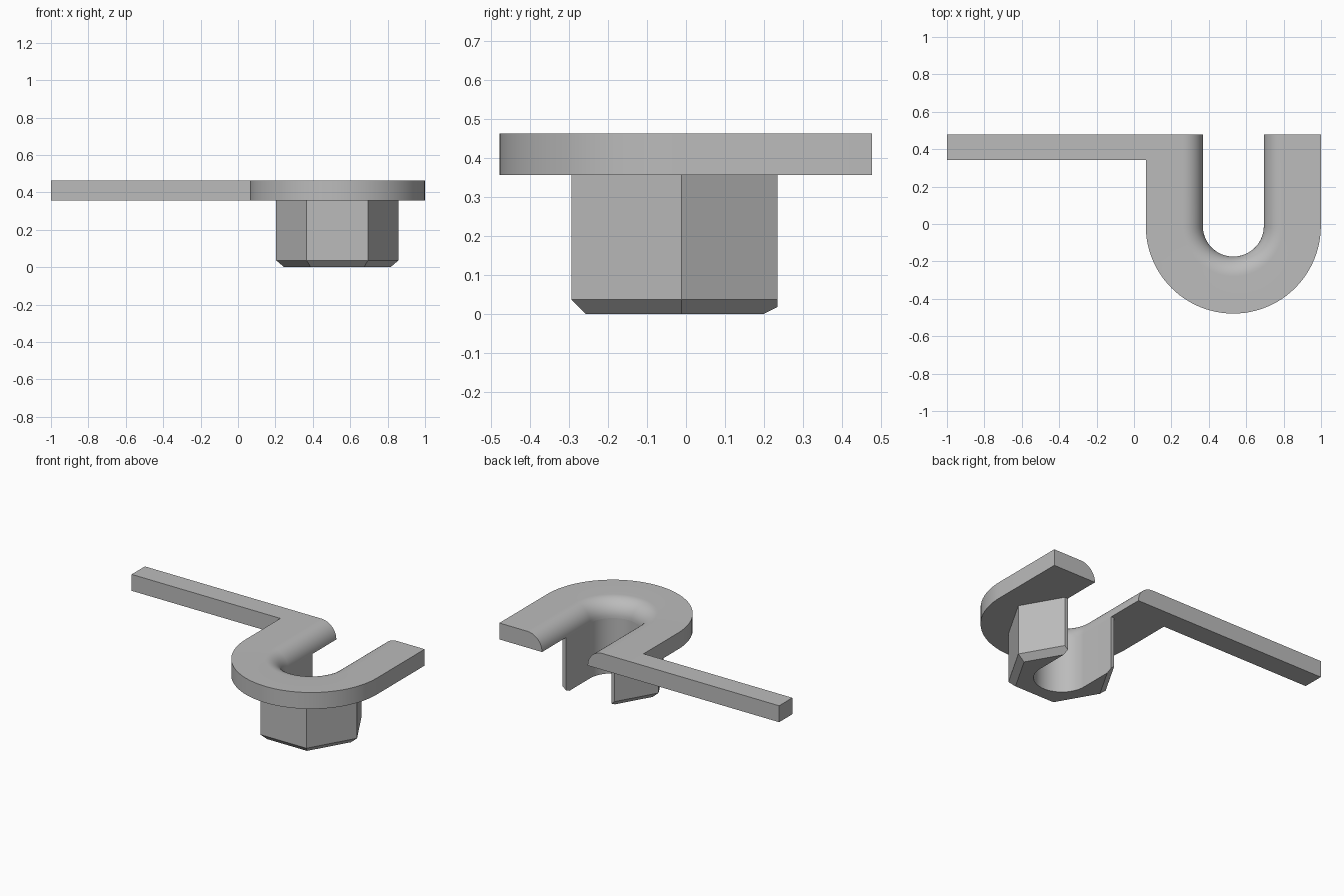
import bpy, bmesh
from math import pi, cos, sin
from mathutils import Vector

if "Cube" in bpy.data.objects:
    bpy.data.objects.remove(bpy.data.objects["Cube"])

CX, CY = 0.531, -0.011            # centre of the bend
SLOT_R, OUTER_R = 0.163, 0.468
PLATE_Z, TOP_Z, BACK_Y = 0.357, 0.463, 0.478
BAR_Y, HEX_R = 0.343, 0.3275
STEPS = 48

grey = bpy.data.materials.new("plain_grey")
grey.use_nodes = True
grey.diffuse_color = (0.5, 0.5, 0.5, 1)
grey.node_tree.nodes["Principled BSDF"].inputs["Base Color"].default_value = (0.5, 0.5, 0.5, 1)


def make_object(name, bm):
    bmesh.ops.recalc_face_normals(bm, faces=bm.faces)
    mesh = bpy.data.meshes.new(name)
    bm.to_mesh(mesh)
    bm.free()
    mesh.materials.append(grey)
    obj = bpy.data.objects.new(name, mesh)
    bpy.context.collection.objects.link(obj)
    return obj


def select_only(obj):
    bpy.ops.object.select_all(action='DESELECT')
    obj.select_set(True)
    bpy.context.view_layer.objects.active = obj


def bridge(bm, a, b):
    """Quads between two closed rings."""
    n = len(a)
    return [bm.faces.new((a[i], a[(i + 1) % n], b[(i + 1) % n], b[i])) for i in range(n)]


# Hook plate: section with a quarter-round inner edge, swept along a U path
fillet = TOP_Z - PLATE_Z
section = [(OUTER_R, TOP_Z), (OUTER_R, PLATE_Z)]
for i in range(13):
    a = pi / 2 * i / 12
    section.append((SLOT_R + fillet * (1 - cos(a)), PLATE_Z + fillet * sin(a)))

stations = [(BACK_Y, pi), (BAR_Y, pi)]
stations += [(CY, pi + pi * i / STEPS) for i in range(STEPS + 1)]
stations.append((BACK_Y, 2 * pi))

bm = bmesh.new()
rings = [[bm.verts.new((CX + r * cos(a), y + r * sin(a), z)) for r, z in section]
         for y, a in stations]
walls = [bridge(bm, p, q) for p, q in zip(rings, rings[1:])]
bm.faces.new(rings[0])
bm.faces.new(rings[-1])

# Handle bar: pulled out of the arm's outer wall
bar = bmesh.ops.extrude_discrete_faces(bm, faces=[walls[0][0]])["faces"][0]
for v in bar.verts:
    v.co.x = -1
bmesh.ops.remove_doubles(bm, verts=bm.verts, dist=1e-5)
hook = make_object("hook_plate_with_bar", bm)

# Hexagonal boss with a chamfered foot and a flat trimmed back
bm = bmesh.new()
levels = [(HEX_R - 0.043, 0), (HEX_R, 0.037), (HEX_R, PLATE_Z)]
rings = [[bm.verts.new((CX + r * cos(k * pi / 3), CY + r * sin(k * pi / 3), z))
          for k in range(6)] for r, z in levels]
for p, q in zip(rings, rings[1:]):
    bridge(bm, p, q)
bm.faces.new(rings[0])
bm.faces.new(rings[-1])
bmesh.ops.bisect_plane(bm, geom=bm.verts[:] + bm.edges[:] + bm.faces[:],
                       plane_co=(0, 0.235, 0), plane_no=(0, 1, 0), clear_outer=True)
bmesh.ops.holes_fill(bm, edges=[e for e in bm.edges if e.is_boundary])
boss = make_object("hex_boss", bm)

# Slot cutter through the boss
bm = bmesh.new()
outline = [(CX - SLOT_R, 1)]
outline += [(CX + SLOT_R * cos(pi + pi * i / STEPS), CY + SLOT_R * sin(pi + pi * i / STEPS))
            for i in range(STEPS + 1)]
outline.append((CX + SLOT_R, 1))
ends = [[bm.verts.new((x, y, z)) for x, y in outline] for z in (-1, 1)]
bridge(bm, *ends)
for ring in ends:
    bm.faces.new(ring)
cutter = make_object("slot_cutter", bm)
cutter.hide_render = True

cut = boss.modifiers.new("slot", 'BOOLEAN')
cut.operation = 'DIFFERENCE'
cut.solver = 'EXACT'
cut.object = cutter
select_only(boss)
bpy.ops.object.modifier_apply(modifier=cut.name)
bpy.data.objects.remove(cutter)

for obj in (hook, boss):
    select_only(obj)
    bpy.ops.object.shade_smooth_by_angle(angle=pi / 7)
